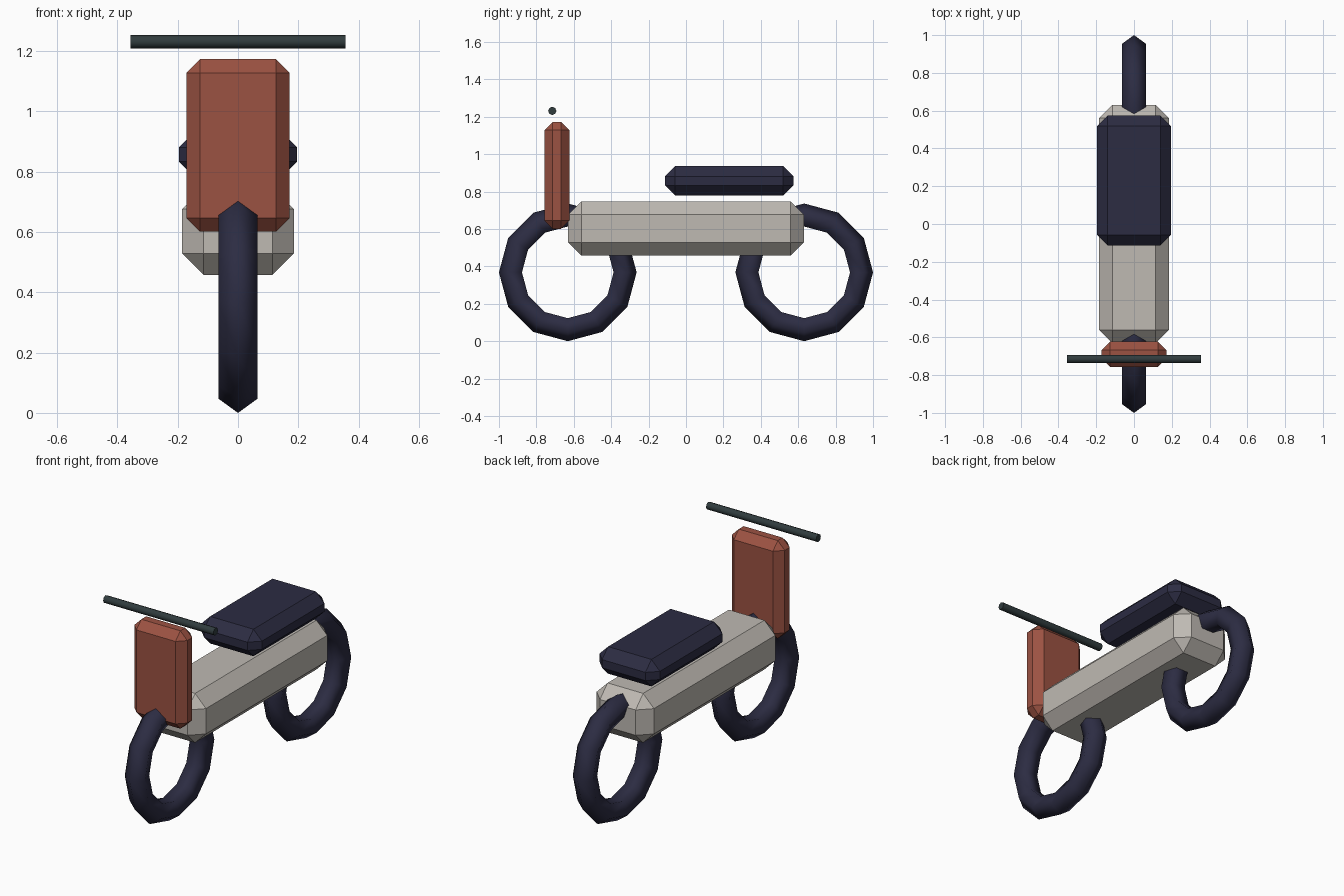
import bpy, math

if "Cube" in bpy.data.objects:
    bpy.data.objects.remove(bpy.data.objects["Cube"])


def material(name, rgb):
    m = bpy.data.materials.new(name)
    m.diffuse_color = (*rgb, 1)
    m.use_nodes = True
    m.node_tree.nodes["Principled BSDF"].inputs["Base Color"].default_value = m.diffuse_color
    return m


NAVY = material("navy", (0.025, 0.025, 0.055))
RED = material("rust_red", (0.33, 0.085, 0.055))
CREAM = material("warm_grey", (0.52, 0.49, 0.45))
DARK = material("dark_metal", (0.03, 0.045, 0.048))


def finish(name, mat):
    ob = bpy.context.object
    ob.name = name
    ob.data.materials.append(mat)
    return ob


def chamfered_box(name, centre, size, bevel, mat):
    bpy.ops.mesh.primitive_cube_add(size=1, location=centre)
    ob = finish(name, mat)
    ob.scale = size
    bpy.ops.object.transform_apply(location=False, rotation=False, scale=True)
    mod = ob.modifiers.new("chamfer", 'BEVEL')
    mod.width = bevel
    mod.segments = 1
    mod.limit_method = 'NONE'


# wheels: low-poly rings with a five-sided section
for name, y in (("front_wheel", -0.632), ("rear_wheel", 0.632)):
    bpy.ops.mesh.primitive_torus_add(
        major_segments=12, minor_segments=5, major_radius=0.30, minor_radius=0.068,
        location=(0, y, 0.368), rotation=(0, math.pi / 2, 0))
    finish(name, NAVY)
    bpy.ops.object.shade_smooth()

# body, seat and front shield
chamfered_box("body", (0, 0, 0.602), (0.37, 1.26, 0.288), 0.07, CREAM)
chamfered_box("seat", (0, 0.231, 0.857), (0.39, 0.687, 0.158), 0.055, NAVY)
chamfered_box("front_shield", (0, -0.69, 0.887), (0.342, 0.135, 0.572), 0.045, RED)

# handlebar
bpy.ops.mesh.primitive_cylinder_add(
    vertices=8, radius=0.022, depth=0.712,
    location=(0, -0.715, 1.231), rotation=(0, math.pi / 2, 0))
finish("handlebar", DARK)
bpy.ops.object.shade_smooth_by_angle(angle=math.radians(50))
